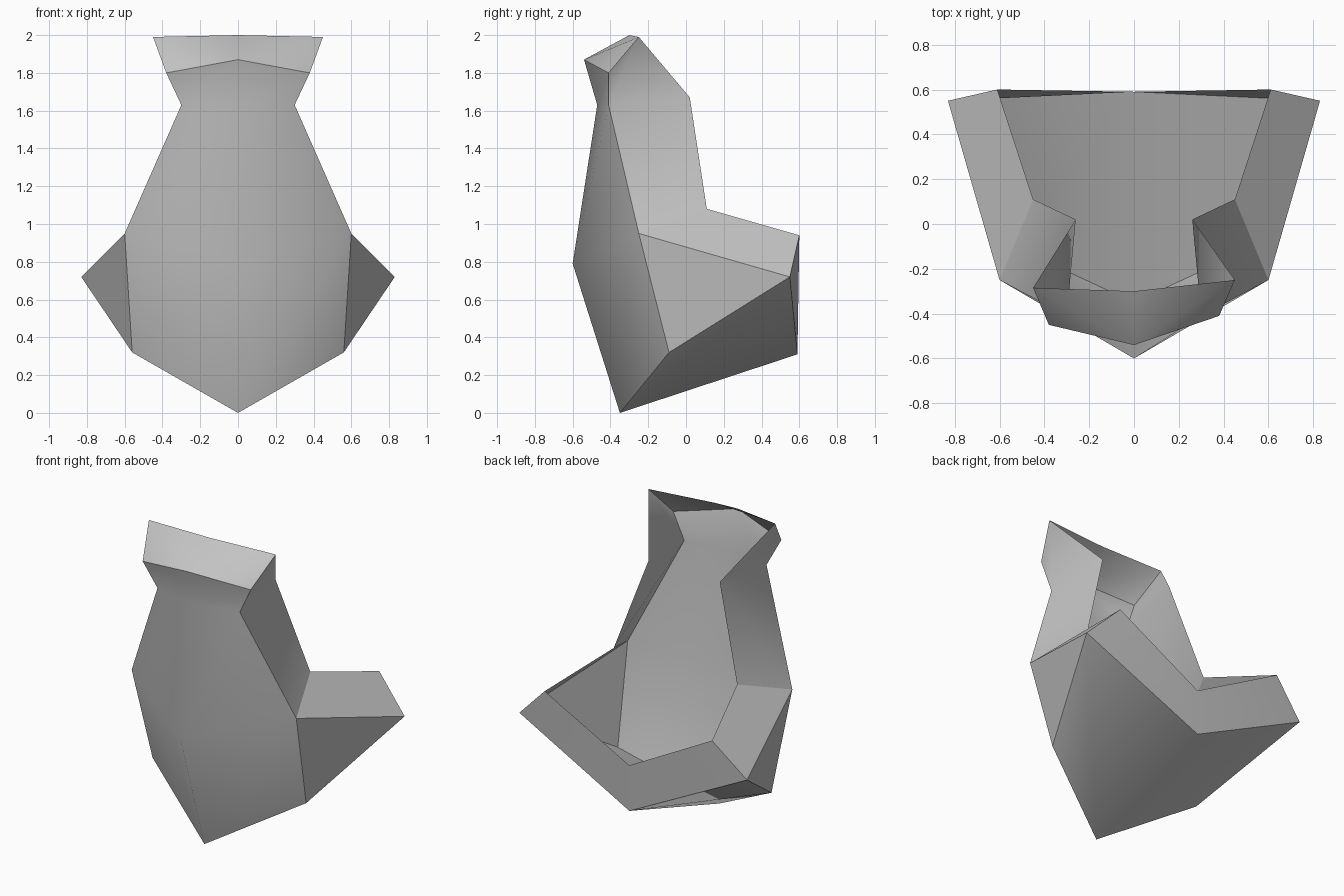
import bpy
import bmesh

if "Cube" in bpy.data.objects:
    bpy.data.objects.remove(bpy.data.objects["Cube"], do_unlink=True)

# One plain grey
grey = bpy.data.materials.new("plain grey")
grey.use_nodes = True
colour = (0.55, 0.55, 0.55, 1)
grey.diffuse_color = colour
grey.node_tree.nodes["Principled BSDF"].inputs["Base Color"].default_value = colour

# Named corners of the open shell: centre line, then the +x half
corners = {
    "tip": (0, -0.35, 0),
    "belly": (0, -0.60, 0.79),
    "neck_mid": (0, -0.47, 1.63),
    "brow_mid": (0, -0.54, 1.87),
    "crown_mid": (0, -0.30, 2.0),
    "tail_low": (0, 0.59, 0.31),
    "tail_high": (0, 0.59, 0.61),
    "neck": (0.30, -0.41, 1.63),
    "brow": (0.38, -0.41, 1.80),
    "crown": (0.45, -0.25, 1.99),
    "hip": (0.60, -0.25, 0.95),
    "heel": (0.56, -0.09, 0.32),
    "wing": (0.83, 0.55, 0.72),
    "rim_top": (0.26, 0.02, 1.67),
    "rim_mid": (0.45, 0.11, 1.08),
    "rim_back": (0.61, 0.60, 0.94),
}
# The collar is turned slightly, so two corners differ on the -x half
turned = {"brow": (-0.38, -0.45, 1.80), "crown": (-0.45, -0.285, 1.99)}


def corner(name, side):
    if side < 0 and name in turned:
        return turned[name]
    x, y, z = corners[name]
    return (x * side, y, z)


def panel(name, *faces):
    """Build a smooth panel and its mirror half, welded on the centre line."""
    bm = bmesh.new()
    for side in (1, -1):
        for face in faces:
            names = face.split()[::side]
            bm.faces.new([bm.verts.new(corner(n, side)) for n in names])
    bmesh.ops.remove_doubles(bm, verts=bm.verts, dist=0.001)
    for f in bm.faces:
        f.smooth = True
    mesh = bpy.data.meshes.new(name)
    bm.to_mesh(mesh)
    bm.free()
    mesh.materials.append(grey)
    bpy.context.collection.objects.link(bpy.data.objects.new(name, mesh))


# Front shield and the neck above it
panel("front_shield", "tip heel hip belly", "belly hip neck neck_mid",
      "neck_mid neck brow brow_mid")
# Flared collar
panel("flared_collar", "brow_mid brow crown", "brow_mid crown crown_mid")
# Bands folded back along the sides
panel("side_bands", "neck rim_top crown brow", "neck hip rim_mid rim_top")
# Wings: upper faces and outer triangles
panel("wing_tops", "hip wing rim_back rim_mid")
panel("wing_sides", "hip heel wing")
# Underside and rear lip
panel("underside", "tip tail_low wing heel")
panel("rear_lip", "tail_low tail_high rim_back wing")
